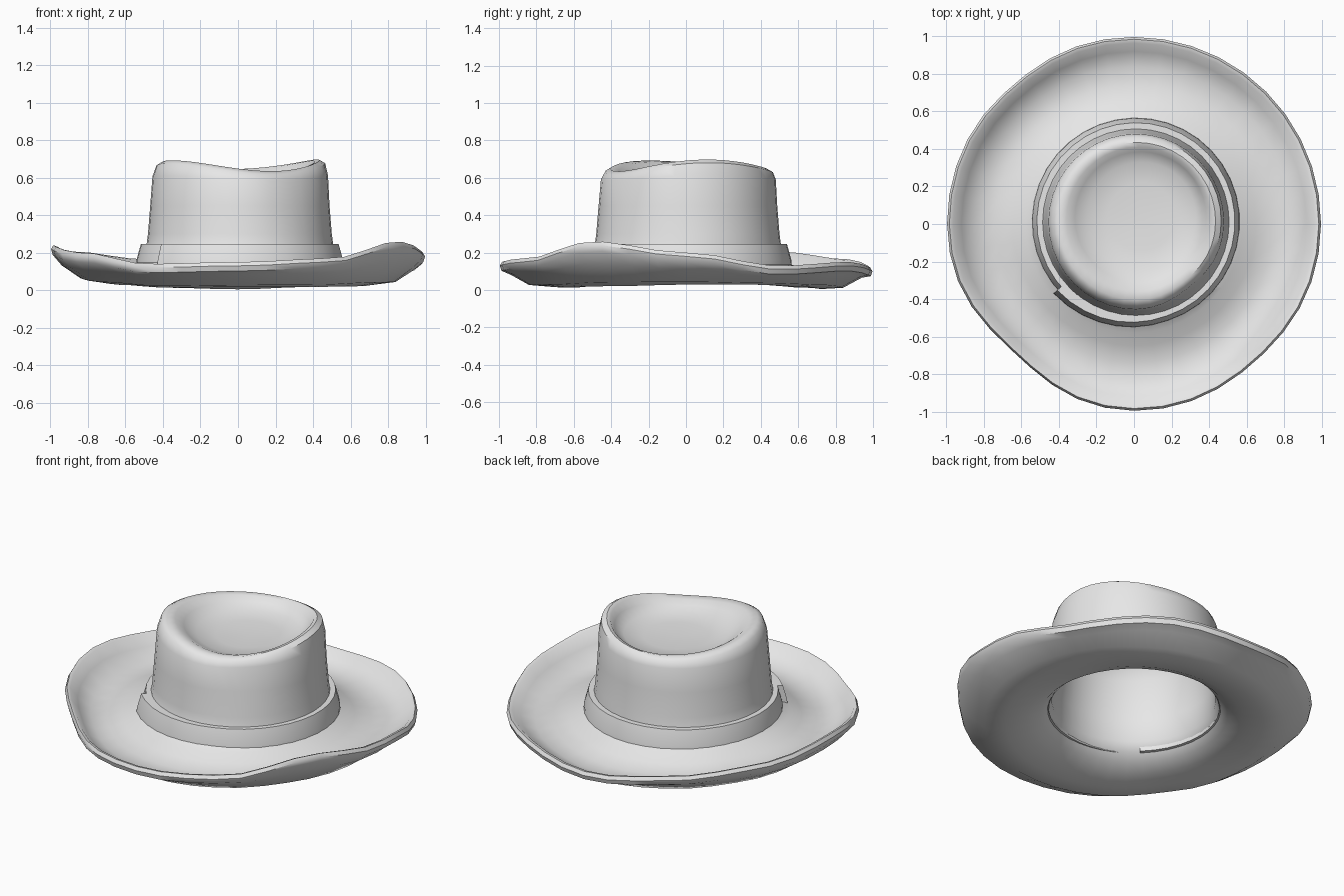
import bpy, bmesh, math

cube = bpy.data.objects.get("Cube")
if cube:
    bpy.data.objects.remove(cube, do_unlink=True)

felt = bpy.data.materials.new("light_grey_felt")
felt.use_nodes = True
grey = (0.8, 0.8, 0.8, 1)
felt.diffuse_color = grey
felt.node_tree.nodes["Principled BSDF"].inputs["Base Color"].default_value = grey

# Brim edge height and trough height, every 30 degrees from +x
RIM = [.20, .13, .15, .12, .165, .205, .24, .20, .14, .15, .17, .26]
TROUGH = [.03, .03, .015, 0, .01, .03, .05, .03, .01, .015, .015, .02]


def around(table, a):
    """Smoothly interpolate a closed table of heights by angle."""
    t = (a / math.tau * len(table)) % len(table)
    i = int(t)
    f = (1 - math.cos((t - i) * math.pi)) / 2
    return table[i] * (1 - f) + table[(i + 1) % len(table)] * f


def bump(a, degrees, width):
    """Bell-shaped weight centred on a direction."""
    d = (math.degrees(a) - degrees + 180) % 360 - 180
    return math.exp(-(d / width) ** 2)


def loft(name, loops, closed, caps):
    """Skin a list of cross loops, each a closed ring of points."""
    bm = bmesh.new()
    rings = [[bm.verts.new(p) for p in loop] for loop in loops]
    count = len(rings)
    for i in range(count if closed else count - 1):
        a, b = rings[i], rings[(i + 1) % count]
        for j in range(len(a)):
            k = (j + 1) % len(a)
            bm.faces.new((a[j], a[k], b[k], b[j]))
    if caps:
        bm.faces.new(rings[0])
        bm.faces.new(rings[-1])
    bmesh.ops.remove_doubles(bm, verts=bm.verts, dist=0.0005)
    bmesh.ops.recalc_face_normals(bm, faces=bm.faces)
    mesh = bpy.data.meshes.new(name)
    bm.to_mesh(mesh)
    bm.free()
    mesh.materials.append(felt)
    obj = bpy.data.objects.new(name, mesh)
    bpy.context.collection.objects.link(obj)
    bpy.ops.object.select_all(action='DESELECT')
    obj.select_set(True)
    bpy.context.view_layer.objects.active = obj
    bpy.ops.object.shade_smooth_by_angle(angle=math.radians(45))
    return obj


# Crown rows: radius, height, share of the wavy top edge, sideways shift
CROWN_OUT = [(0, .575, 0, .04), (.18, .58, 0, .04), (.29, .595, .2, .04),
             (.35, .63, .6, .035), (.385, .66, 1, .025), (.42, .667, 1, .015),
             (.45, .65, 1, .015), (.468, .60, .4, .012), (.478, .45, 0, .01),
             (.49, .30, 0, .01), (.505, .19, 0, .01)]
CROWN_IN = [(.455, .16, 0, .01), (.45, .30, 0, .01), (.44, .54, 0, .01),
            (.41, .60, .3, .015), (.36, .595, .3, .03), (.29, .565, .1, .04),
            (0, .545, 0, .04)]
# Brim rows: radius, base height, share of trough, share of rim
BRIM = [(.52, .155, 0, 0), (.58, .13, .1, 0), (.65, .085, .5, 0),
        (.74, .055, .8, 0), (.84, .04, .8, .1), (.92, 0, .4, .65),
        (.965, 0, 0, .97), (.985, 0, 0, 1), (.997, -.02, 0, 1),
        (.988, -.04, 0, .95), (.94, 0, 0, .55), (.84, 0, .8, .1),
        (.72, .005, .8, 0), (.60, .035, .4, 0), (.52, .075, 0, 0), (.475, .115, 0, 0)]
SIDES = 40
ANGLES = [math.tau * i / SIDES for i in range(SIDES)]


def crown_ring(r, z, wave, shift):
    ring = []
    for a in ANGLES:
        # Pinch in the front corner of the crown
        pinch = .025 * bump(a, 308, 22) * max(0, 1 - abs(z - .56) / .2)
        s = r - pinch if r > .3 else r
        dz = wave * (.027 * math.cos(2 * a - .7) + .006 * math.cos(3 * a))
        ring.append((shift + s * math.cos(a), shift + s * math.sin(a), z + dz))
    return ring


def brim_ring(r, z, trough, rim):
    ring = []
    for a in ANGLES:
        dent = .06 * bump(a, 227, 22) + .02 * bump(a, 312, 20) + .015 * bump(a, 130, 15)
        s = r * (1 - dent * max(0, (r - .55) / .45))
        h = z + trough * around(TROUGH, a) + rim * around(RIM, a)
        ring.append((s * math.cos(a), s * math.sin(a), h))
    return ring


# Hat body: crown outside, brim over and under, crown lining
rows = [crown_ring(*p) for p in CROWN_OUT]
rows += [brim_ring(*p) for p in BRIM]
rows += [crown_ring(*p) for p in CROWN_IN]
loft("hat_body", rows, False, False)

# Hat band: tapered strip wound once round, its free end standing proud
SECTION = [(.555, .11), (.552, .16), (.528, .246), (.475, .246), (.475, .11)]
STEPS = 38
strip = []
for i in range(STEPS + 1):
    a = math.radians(221 + 365 * i / STEPS)
    proud = .028 * max(0, 1 - i / 7)
    strip.append([(.01 + (r + proud) * math.cos(a), .012 + (r + proud) * math.sin(a), z)
                  for r, z in SECTION])
loft("hat_band", strip, False, True)
